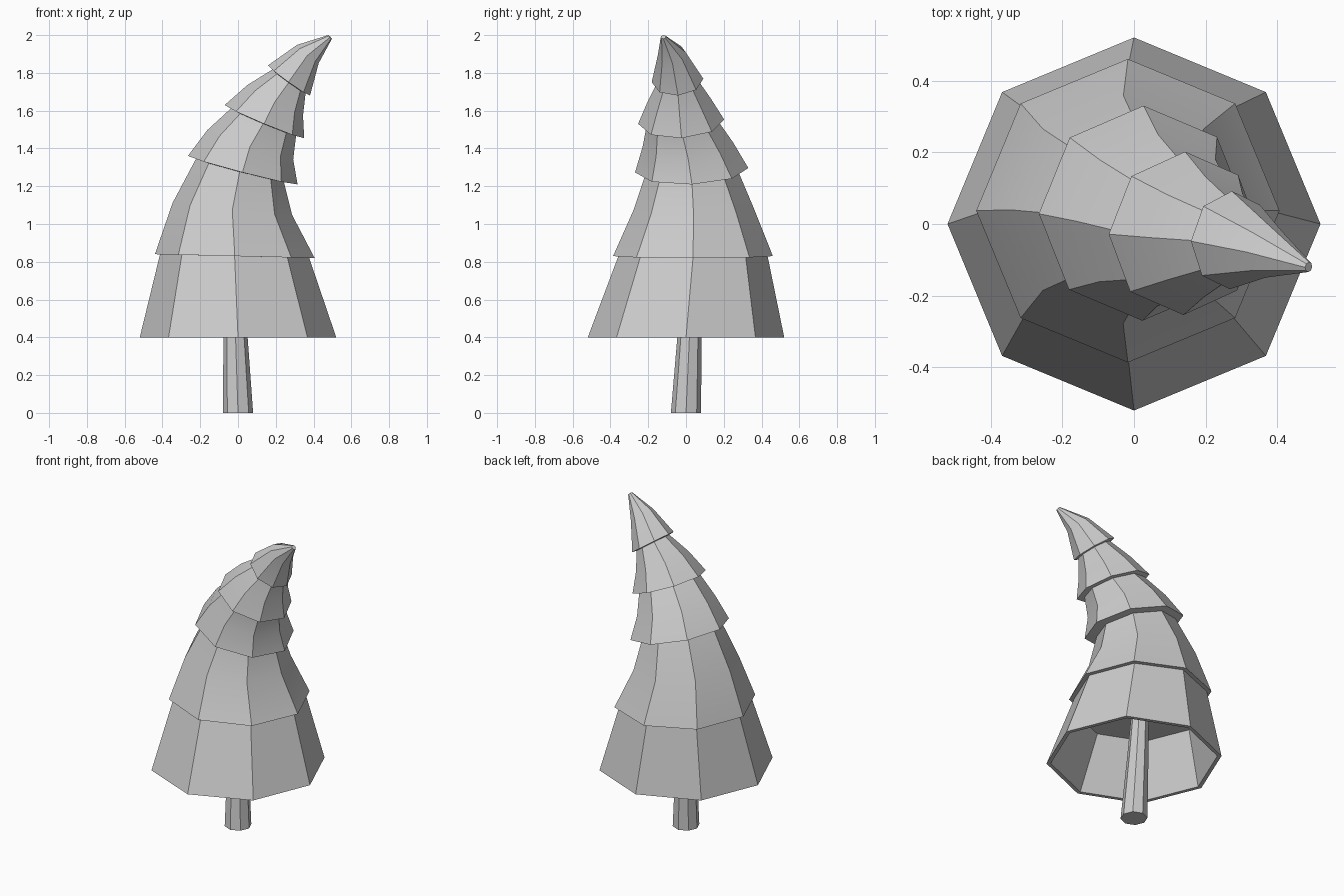
import bpy, bmesh, math
from mathutils import Vector

SIDES = 8

# ring: centre x, y, z, radius, slope towards +x, slope towards -y
def add_ring(bm, x, y, z, r, gx=0.0, gy=0.0):
    q = Vector((0, 0, 1)).rotation_difference(Vector((gx, gy * -1, 1)).normalized())
    c = Vector((x, y, z))
    return [bm.verts.new(c + q @ Vector((r * math.cos(i * math.tau / SIDES),
                                         r * math.sin(i * math.tau / SIDES), 0)))
            for i in range(SIDES)]

def loft(name, rings):
    bm = bmesh.new()
    loops = [add_ring(bm, *r) for r in rings]
    for a, b in zip(loops, loops[1:]):
        for i in range(SIDES):
            j = (i + 1) % SIDES
            bm.faces.new((a[i], a[j], b[j], b[i]))
    bm.faces.new(loops[0][::-1])
    bm.faces.new(loops[-1])
    bmesh.ops.recalc_face_normals(bm, faces=bm.faces)
    mesh = bpy.data.meshes.new(name)
    bm.to_mesh(mesh)
    bm.free()
    ob = bpy.data.objects.new(name, mesh)
    bpy.context.collection.objects.link(ob)
    bpy.ops.object.select_all(action='DESELECT')
    ob.select_set(True)
    bpy.context.view_layer.objects.active = ob
    bpy.ops.object.shade_smooth_by_angle(angle=math.radians(30))
    return ob

# leaning trunk
loft("trunk", [(0, 0, 0, 0.08), (-0.013, 0.018, 0.4, 0.064), (-0.022, 0.034, 0.76, 0.05)])

# foliage: one bent, stepped skin with a hollow underside
loft("foliage", [
    # hollow under the lowest tier
    (-0.015, 0.03, 0.74, 0.385),
    (0, 0, 0.4, 0.495),
    # tier 1
    (0, 0, 0.4, 0.52),
    (-0.018, 0.037, 0.83, 0.395, 0.024, 0),
    # tier 2
    (-0.017, 0.037, 0.83, 0.423, 0.024, 0),
    (-0.03, 0.04, 1.08, 0.318, 0.10, 0.02),
    (0.01, 0.03, 1.285, 0.24, 0.26, 0.04),
    # tier 3
    (0.025, 0.03, 1.285, 0.30, 0.26, 0.04),
    (0.065, 0.01, 1.42, 0.24, 0.34, 0.05),
    (0.135, -0.02, 1.54, 0.187, 0.417, 0.055),
    # tier 4
    (0.14, -0.026, 1.542, 0.228, 0.417, 0.055),
    (0.197, -0.036, 1.655, 0.168, 0.55, 0.06),
    (0.27, -0.045, 1.755, 0.108, 0.72, 0.08),
    # tier 5 and tip
    (0.27, -0.045, 1.76, 0.137, 0.72, 0.08),
    (0.37, -0.075, 1.9, 0.075, 0.85, 0.14),
    (0.487, -0.12, 1.99, 0.014, 1.0, 0.2),
])
